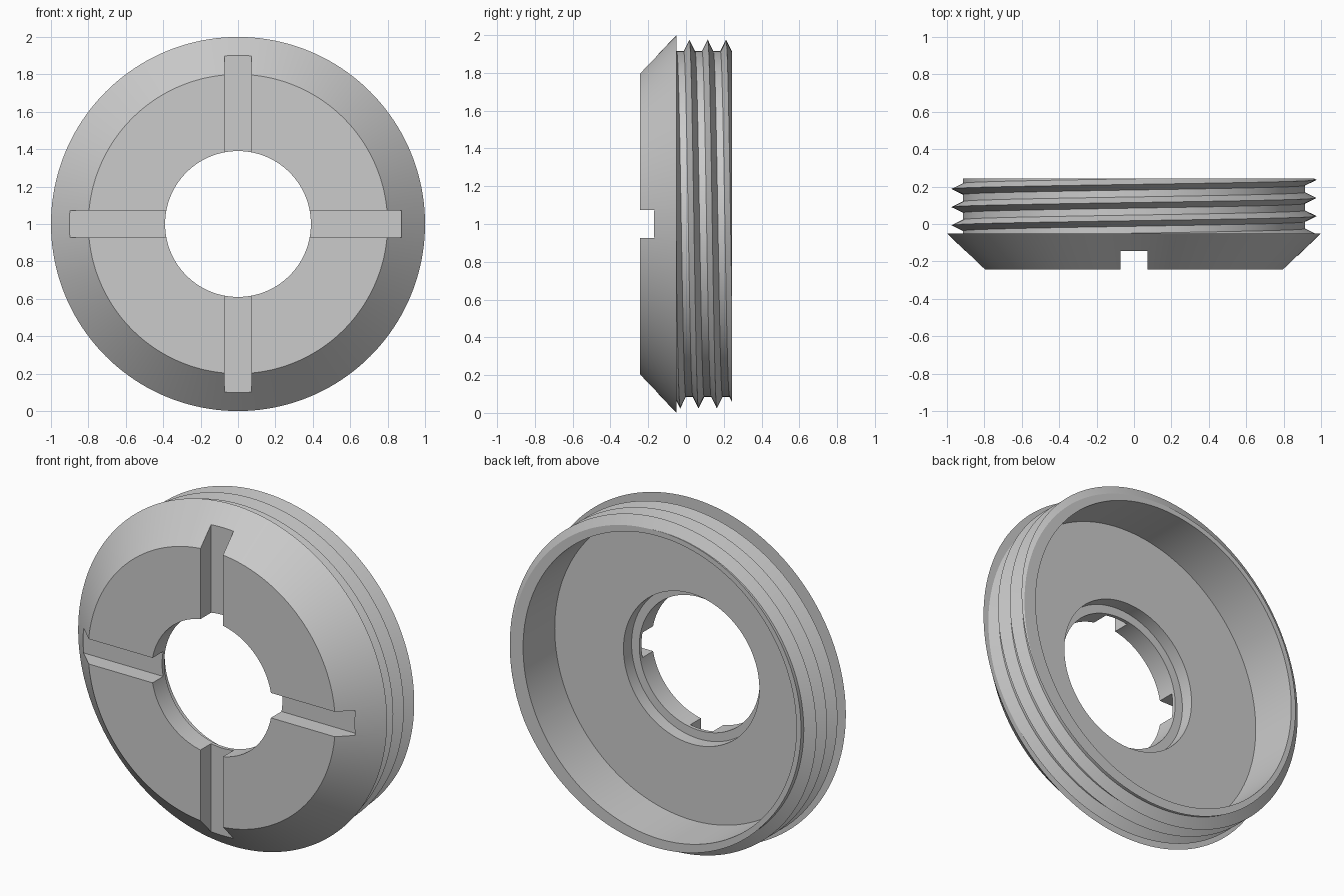
import bpy, bmesh, math
from mathutils import Vector

cube = bpy.data.objects.get("Cube")
if cube:
    bpy.data.objects.remove(cube, do_unlink=True)

SEGS = 160
FRONT, FLANGE, BACK = -0.243, -0.05, 0.243
BORE, WALL = 0.885, 0.39

grey = bpy.data.materials.new("machined grey")
grey.use_nodes = True
colour = (0.6, 0.6, 0.6, 1)
grey.diffuse_color = colour
grey.node_tree.nodes["Principled BSDF"].inputs["Base Color"].default_value = colour


def polar(r, y, a):
    """Point at radius r and angle a about the ring's axis."""
    return Vector((r * math.cos(a), y, 1 + r * math.sin(a)))


def make_object(name, bm):
    mesh = bpy.data.meshes.new(name)
    bm.to_mesh(mesh)
    bm.free()
    mesh.materials.append(grey)
    obj = bpy.data.objects.new(name, mesh)
    bpy.context.collection.objects.link(obj)
    return obj


def smooth(obj):
    bpy.ops.object.select_all(action='DESELECT')
    obj.select_set(True)
    bpy.context.view_layer.objects.active = obj
    bpy.ops.object.shade_smooth_by_angle(angle=math.radians(25))


# Bevelled head: closed profile turned about the axis
profile = [(WALL, FRONT), (0.8, FRONT), (1.0, FLANGE), (0.44, FLANGE),
           (0.44, -0.125), (WALL, -0.125)]
bm = bmesh.new()
rings = [[bm.verts.new(polar(r, y, math.tau * i / SEGS)) for r, y in profile]
         for i in range(SEGS)]
for i in range(SEGS):
    a, b = rings[i], rings[(i + 1) % SEGS]
    for j in range(len(profile)):
        k = (j + 1) % len(profile)
        bm.faces.new((a[j], a[k], b[k], b[j]))
bmesh.ops.recalc_face_normals(bm, faces=bm.faces)
head = make_object("bevelled_head", bm)

# Four spanner slots; the left one stops short of the bevel
bm = bmesh.new()
half, floor = 0.073, -0.145
for n in range(4):
    c, s = round(math.cos(n * math.pi / 2)), round(math.sin(n * math.pi / 2))
    end = 0.875 if n == 0 else 1.1
    for v in bmesh.ops.create_cube(bm, size=1)["verts"]:
        along = end if v.co.x > 0 else 0.2
        across = half if v.co.z > 0 else -half
        depth = floor if v.co.y > 0 else -0.4
        v.co = (c * along - s * across, depth, 1 + s * along + c * across)
bmesh.ops.recalc_face_normals(bm, faces=bm.faces)
cutter = make_object("slot_cutter", bm)
cutter.hide_render = True
mod = head.modifiers.new("slots", 'BOOLEAN')
mod.operation, mod.solver, mod.object = 'DIFFERENCE', 'EXACT', cutter
bpy.context.view_layer.objects.active = head
bpy.ops.object.modifier_apply(modifier=mod.name)
bpy.data.objects.remove(cutter, do_unlink=True)
smooth(head)

# Threaded skirt: helical surface trimmed to length
PITCH, ROOT, CREST = 0.097, 0.915, 0.976
thread = [(-0.03, ROOT), (0, CREST), (0.03, ROOT)]
rows = [(0.042 + PITCH * k + dy, r) for k in range(-2, 5) for dy, r in thread]
bm = bmesh.new()
cols = []
for i in range(SEGS + 1):
    t = i / SEGS
    cols.append([bm.verts.new(polar(r, y - PITCH * t, math.tau * t)) for y, r in rows])
for a, b in zip(cols, cols[1:]):
    for j in range(len(rows) - 1):
        bm.faces.new((a[j], a[j + 1], b[j + 1], b[j]))
bmesh.ops.remove_doubles(bm, verts=bm.verts, dist=0.0001)
for y, side in ((FLANGE, -1), (BACK, 1)):
    bmesh.ops.bisect_plane(bm, geom=bm.verts[:] + bm.edges[:] + bm.faces[:], dist=1e-5,
                           plane_co=(0, y, 0), plane_no=(0, side, 0), clear_outer=True)

# Rim and inner wall grown from the trimmed back edge
edges = [e for e in bm.edges if e.is_boundary
         and all(abs(v.co.y - BACK) < 1e-4 for v in e.verts)]
for y in (BACK, FLANGE):
    new = bmesh.ops.extrude_edge_only(bm, edges=edges)["geom"]
    for v in (g for g in new if isinstance(g, bmesh.types.BMVert)):
        v.co = polar(BORE, y, math.atan2(v.co.z - 1, v.co.x))
    edges = [g for g in new if isinstance(g, bmesh.types.BMEdge) and g.is_boundary]
bmesh.ops.recalc_face_normals(bm, faces=bm.faces)
# Make sure the thread faces away from the axis
probe = max(bm.faces, key=lambda f: (f.calc_center_median() - Vector((0, 0, 1))).xz.length)
if probe.normal.xz.dot((probe.calc_center_median() - Vector((0, 0, 1))).xz) < 0:
    bmesh.ops.reverse_faces(bm, faces=bm.faces)
smooth(make_object("threaded_skirt", bm))
